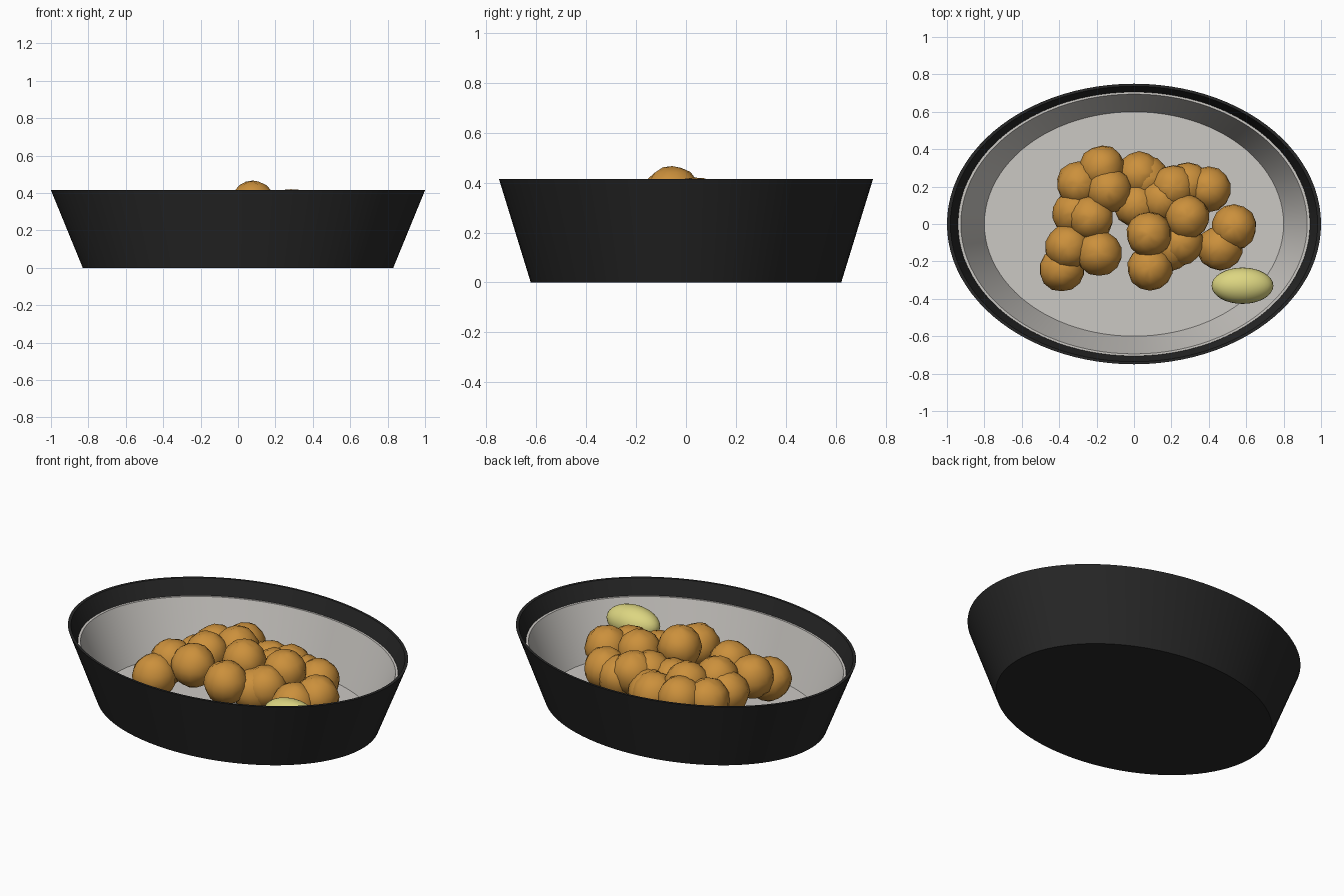
import bpy, bmesh, math, random
from mathutils import Vector

if "Cube" in bpy.data.objects:
    bpy.data.objects.remove(bpy.data.objects["Cube"])
random.seed(4)


def make_material(name, rgb):
    m = bpy.data.materials.new(name)
    m.use_nodes = True
    m.diffuse_color = (*rgb, 1)
    m.node_tree.nodes["Principled BSDF"].inputs["Base Color"].default_value = (*rgb, 1)
    return m


black = make_material("black enamel", (0.02, 0.02, 0.02))
grey = make_material("pale grey lining", (0.6, 0.58, 0.55))
brown = make_material("fried golden brown", (0.6, 0.28, 0.045))
yellow = make_material("lemon yellow", (0.72, 0.67, 0.22))


def finish(name, bm, mat, angle):
    bmesh.ops.recalc_face_normals(bm, faces=bm.faces)
    mesh = bpy.data.meshes.new(name)
    bm.to_mesh(mesh)
    bm.free()
    mesh.materials.append(mat)
    ob = bpy.data.objects.new(name, mesh)
    bpy.context.collection.objects.link(ob)
    bpy.ops.object.select_all(action='DESELECT')
    ob.select_set(True)
    bpy.context.view_layer.objects.active = ob
    bpy.ops.object.shade_smooth_by_angle(angle=math.radians(angle))
    return ob


def oval_lathe(name, profile, mat, sides=96):
    """Spin a (radius, height) profile into an oval, capped at both ends."""
    bm = bmesh.new()
    rings = []
    for r, z in profile:
        turn = [math.tau * i / sides for i in range(sides)]
        rings.append([bm.verts.new((r * math.cos(a), 0.75 * r * math.sin(a), z)) for a in turn])
    for low, high in zip(rings, rings[1:]):
        for i in range(sides):
            j = (i + 1) % sides
            bm.faces.new((low[i], low[j], high[j], high[i]))
    bm.faces.new(rings[0])
    bm.faces.new(rings[-1])
    return finish(name, bm, mat, 30)


# Oval dish and its inner lining
oval_lathe("dish", [(0.83, 0), (1, 0.415), (0.982, 0.415), (0.814, 0.007)], black)
oval_lathe("lining", [(0.813, 0.01), (0.941, 0.325), (0.926, 0.325), (0.8, 0.02)], grey)


# Slightly lumpy fried balls with a pinched tip
def fried_ball(name, centre, radius=0.122):
    bm = bmesh.new()
    bmesh.ops.create_uvsphere(bm, u_segments=14, v_segments=10, radius=radius)
    for v in bm.verts:
        v.co *= random.uniform(0.965, 1.025)
        v.co += Vector(centre)
    finish(name, bm, brown, 60)


balls = [
    (-.385, -.24, .205), (-.353, -.123, .255), (-.187, -.155, .285), (-.315, .06, .22),
    (-.23, .032, .275), (-.294, .214, .23), (-.171, .30, .24), (-.134, .182, .275),
    (.027, .265, .20), (.07, .24, .19), (.016, .10, .22), (.15, .128, .24),
    (.209, .195, .25), (.29, .21, .21), (.40, .187, .22), (.283, .037, .30),
    (.08, -.055, .343), (.086, -.235, .285), (.193, -.13, .23), (.25, -.1, .25),
    (.535, -.016, .235), (.46, -.128, .215),
]
for n, centre in enumerate(balls, 1):
    fried_ball(f"fried_ball_{n}", centre)

# Lemon resting against the lining
bm = bmesh.new()
bmesh.ops.create_uvsphere(bm, u_segments=32, v_segments=16, radius=1)
for v in bm.verts:
    v.co = Vector((v.co.x * .165, v.co.y * .097, v.co.z * .092)) + Vector((.58, -.33, .255))
finish("lemon", bm, yellow, 60)
